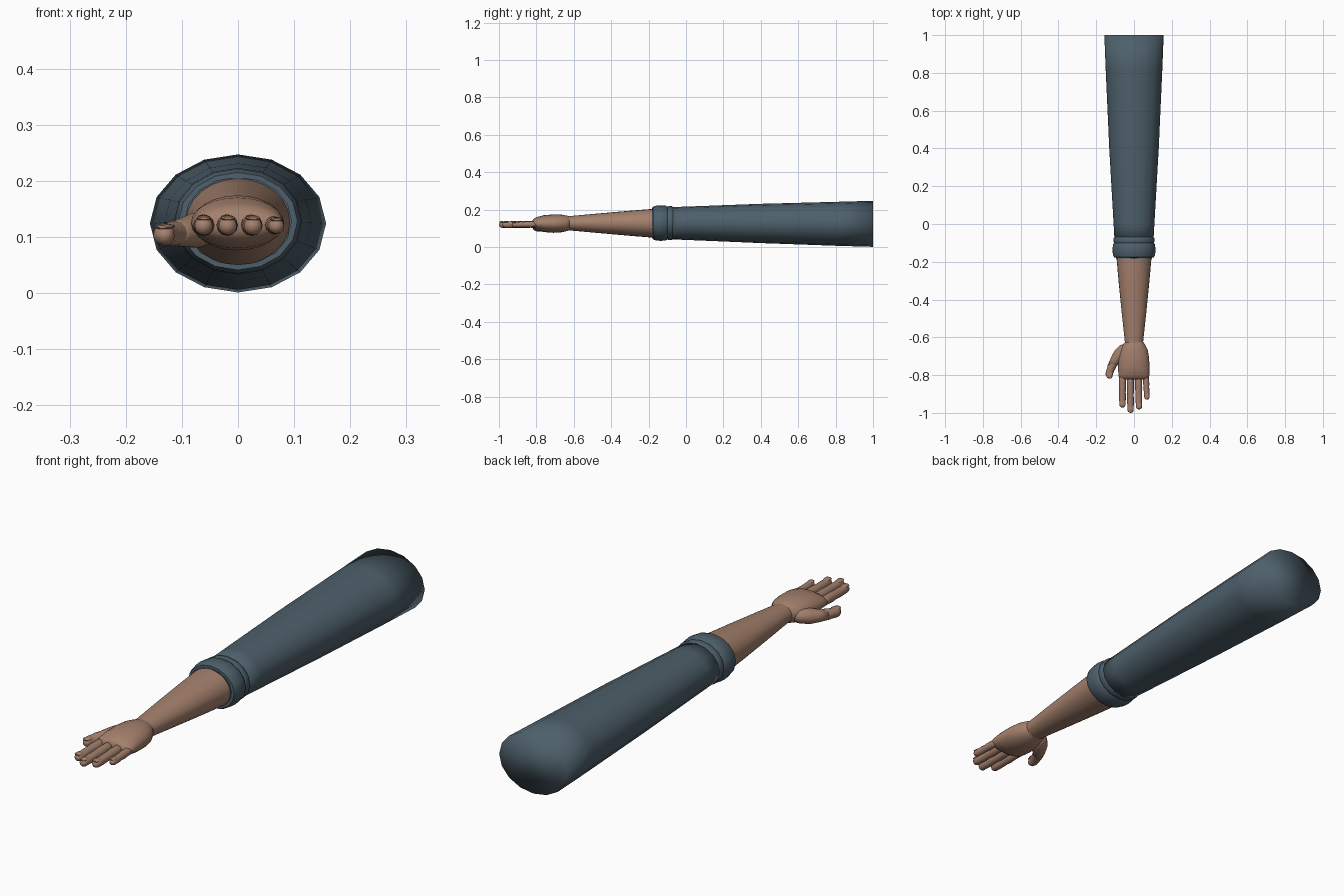
import bpy, bmesh, math
from mathutils import Vector


def material(name, rgb):
    m = bpy.data.materials.new(name)
    m.diffuse_color = (*rgb, 1)
    return m


CLOTH = material("slate cloth", (0.075, 0.115, 0.145))
SKIN = material("warm skin", (0.37, 0.215, 0.15))


def loft(name, rings, mat, sides=16, sharp=None, caps=(True, True)):
    """Skin elliptical rings: (x, y, z, half width, half height), following the path."""
    bm = bmesh.new()
    pts = [Vector(r[:3]) for r in rings]
    loops = []
    for i, r in enumerate(rings):
        t = pts[min(i + 1, len(pts) - 1)] - pts[max(i - 1, 0)]
        if t.length < 1e-6:
            t = Vector((0, -1, 0))
        t.normalize()
        side = t.cross(Vector((0, 0, 1))).normalized()
        up = side.cross(t)
        loops.append([bm.verts.new(pts[i] + side * r[3] * math.cos(a) + up * r[4] * math.sin(a))
                      for a in (2 * math.pi * k / sides for k in range(sides))])
    for a, b in zip(loops, loops[1:]):
        for k in range(sides):
            n = (k + 1) % sides
            bm.faces.new((a[k], a[n], b[n], b[k]))
    if caps[0]:
        bm.faces.new(loops[0])
    if caps[1]:
        bm.faces.new(loops[-1])
    bmesh.ops.recalc_face_normals(bm, faces=bm.faces)
    me = bpy.data.meshes.new(name)
    bm.to_mesh(me)
    bm.free()
    me.materials.append(mat)
    ob = bpy.data.objects.new(name, me)
    bpy.context.collection.objects.link(ob)
    for p in me.polygons:
        p.use_smooth = True
    if sharp:
        me.set_sharp_from_angle(angle=math.radians(sharp))
    return ob


# Sleeve, tapering from the closed shoulder end to the cuff
loft("sleeve", [(0, 1.0, 0.124, 0.157, 0.123), (0, 0.82, 0.124, 0.150, 0.118),
                (0, 0.4, 0.126, 0.131, 0.105), (0, 0.0, 0.127, 0.108, 0.089),
                (0, -0.09, 0.127, 0.103, 0.086)], CLOTH)

# Rolled cuff with a groove, turned in at the wrist opening
loft("cuff", [(0, -0.068, 0.128, 0.102, 0.085), (0, -0.076, 0.128, 0.108, 0.090),
              (0, -0.094, 0.128, 0.108, 0.090), (0, -0.100, 0.128, 0.105, 0.088),
              (0, -0.108, 0.128, 0.111, 0.093), (0, -0.135, 0.128, 0.114, 0.095),
              (0, -0.160, 0.128, 0.112, 0.093), (0, -0.176, 0.128, 0.106, 0.087),
              (0, -0.182, 0.128, 0.096, 0.079), (0, -0.165, 0.128, 0.088, 0.072)],
     CLOTH, sharp=50)

# Bare forearm
loft("forearm", [(0, -0.15, 0.127, 0.095, 0.079), (0, -0.30, 0.127, 0.082, 0.067),
                 (0, -0.47, 0.127, 0.065, 0.052), (0, -0.58, 0.127, 0.053, 0.042),
                 (0, -0.64, 0.127, 0.047, 0.037)], SKIN, sides=24, sharp=40)

# Palm, narrow at the wrist and blunt at the knuckles
loft("palm", [(0.002, -0.622, 0.127, 0.046, 0.036), (0.002, -0.634, 0.127, 0.055, 0.041),
              (0.000, -0.665, 0.126, 0.073, 0.047), (-0.001, -0.71, 0.125, 0.081, 0.049),
              (-0.001, -0.76, 0.125, 0.083, 0.045), (-0.001, -0.80, 0.124, 0.082, 0.035),
              (-0.001, -0.815, 0.124, 0.078, 0.026), (-0.001, -0.823, 0.124, 0.064, 0.014)],
     SKIN, sides=24, sharp=60)


def digit(name, base, tip, r0, r1, bulge=0.0):
    """Finger with soft joints, a rounded end and a raised nail."""
    a, b = Vector(base), Vector(tip)
    length = (b - a).length
    steps = [(0, 1), (0.25, 0.97), (0.42, 1.05), (0.55, 0.96), (0.70, 1.03), (0.82, 1)]
    rings = []
    for t, s in steps:
        r = (r0 + (r1 - r0) * t) * s
        rings.append((*(a.lerp(b, t) + Vector((-bulge * math.sin(math.pi * t), 0, 0))), r, r))
    for ang in (10, 35, 60, 80):  # rounded tip
        u = math.radians(ang)
        t = 1 - r1 * (1 - math.sin(u)) / length
        r = r1 * math.cos(u)
        rings.append((*a.lerp(b, t), r, r))
    loft(name, rings, SKIN, sides=12)
    # Nail plate on the upper side of the tip
    d = (b - a).normalized()
    c = b - d * r1 * 1.2 + Vector((0, 0, r1 * 0.86))
    loft(name + "_nail",
         [(*(c + d * r1 * k), r1 * w, r1 * h)
          for k, w, h in ((-1.0, 0.35, 0.10), (-0.7, 0.70, 0.20), (0, 0.82, 0.28),
                          (0.8, 0.78, 0.28), (1.05, 0.5, 0.15))], SKIN, sides=10, sharp=50)


# Four fingers
for name, x0, x1, end in (("index_finger", -0.061, -0.061, -0.972),
                          ("middle_finger", -0.020, -0.018, -1.0),
                          ("ring_finger", 0.023, 0.027, -0.982),
                          ("little_finger", 0.062, 0.069, -0.930)):
    k = 0.85 if name == "little_finger" else 1
    digit(name, (x0, -0.785, 0.122), (x1, end, 0.119), 0.0195 * k, 0.0165 * k)

# Thumb, with a fleshy root blending into the palm
loft("thumb_root", [(-0.030, -0.645, 0.122, 0.018, 0.018), (-0.052, -0.665, 0.118, 0.033, 0.030),
                    (-0.077, -0.695, 0.111, 0.035, 0.031), (-0.102, -0.725, 0.107, 0.026, 0.025),
                    (-0.120, -0.752, 0.105, 0.020, 0.020)], SKIN, sides=14)
digit("thumb", (-0.094, -0.712, 0.108), (-0.136, -0.818, 0.102), 0.024, 0.018, 0.007)
